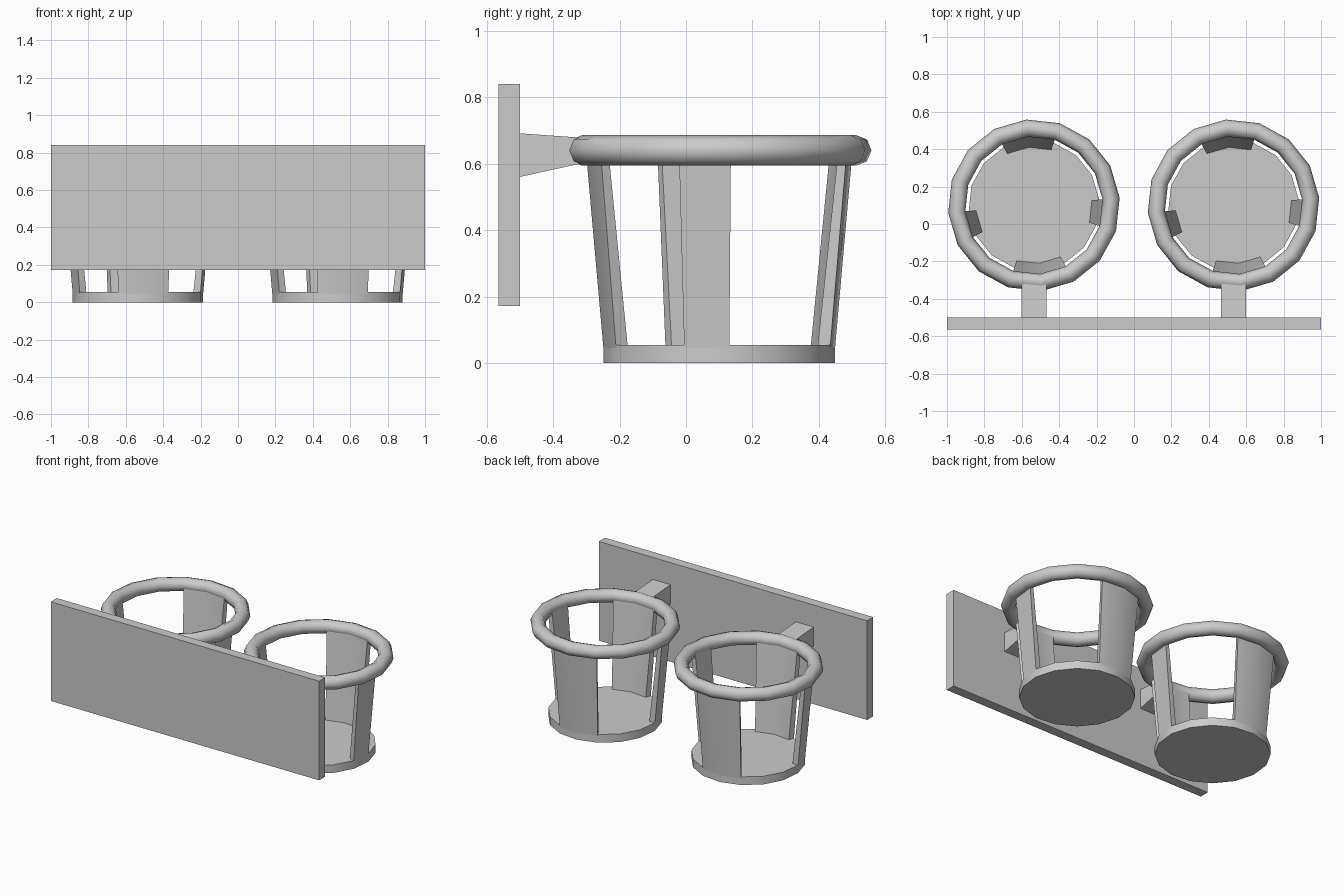
import bpy, bmesh
from math import sin, cos, radians

if "Cube" in bpy.data.objects:
    bpy.data.objects.remove(bpy.data.objects["Cube"])

CY, SEG = 0.10, 16
STEP = 360 / SEG
CUPS = {"left": -0.535, "right": 0.532}


def finish(name, verts, faces):
    mesh = bpy.data.meshes.new(name)
    mesh.from_pydata(verts, [], faces)
    bm = bmesh.new()
    bm.from_mesh(mesh)
    bmesh.ops.recalc_face_normals(bm, faces=bm.faces)
    bm.to_mesh(mesh)
    bm.free()
    ob = bpy.data.objects.new(name, mesh)
    bpy.context.collection.objects.link(ob)
    bpy.context.view_layer.objects.active = ob
    ob.select_set(True)
    bpy.ops.object.shade_smooth_by_angle(angle=radians(46))
    ob.select_set(False)
    return ob


def polar(cx, r, k, z):
    # k counts sixteenths of a turn; all rings share a 5 degree offset
    a = radians(5 + k * STEP)
    return (cx + r * cos(a), CY + r * sin(a), z)


def sweep(name, cx, profile, start, count):
    """Turn a closed (radius, z) profile through count steps."""
    n, closed = len(profile), count == SEG
    rows = count if closed else count + 1
    verts = [polar(cx, r, start + i, z) for i in range(rows) for r, z in profile]
    faces = [(i * n + j, i * n + (j + 1) % n,
              (i + 1) % rows * n + (j + 1) % n, (i + 1) % rows * n + j)
             for i in range(count) for j in range(n)]
    if not closed:
        faces += [tuple(range(n)), tuple(range((rows - 1) * n, rows * n))]
    return finish(name, verts, faces)


def block(name, x0, x1, side):
    """Extrude a (y, z) outline along x."""
    n = len(side)
    verts = [(x, y, z) for x in (x0, x1) for y, z in side]
    faces = [tuple(range(n)), tuple(range(n, 2 * n))]
    faces += [(j, (j + 1) % n, n + (j + 1) % n, n + j) for j in range(n)]
    return finish(name, verts, faces)


# Back plate
block("mounting_plate", -1, 1,
      [(-0.565, 0.172), (-0.50, 0.172), (-0.50, 0.84), (-0.565, 0.84)])

rim_profile = [(0.414 + 0.046 * cos(radians(a)), 0.64 + 0.046 * sin(radians(a)))
               for a in range(0, 360, 45)]
slat_profile = [(0.35, 0.045), (0.402, 0.63), (0.375, 0.63), (0.31, 0.045)]
slats = {"right": (-1, 1), "back": (3, 2), "left": (8, 1), "front": (11, 2)}

for side, cx in CUPS.items():
    # Top ring
    sweep(side + "_cup_rim", cx, rim_profile, 0, SEG)
    # Leaning side slats
    for where, (start, count) in slats.items():
        sweep(f"{side}_cup_{where}_slat", cx, slat_profile, start, count)
    # Floor disc
    ring = [polar(cx, 0.35, k, z) for z in (0, 0.055) for k in range(SEG)]
    walls = [(k, (k + 1) % SEG, SEG + (k + 1) % SEG, SEG + k) for k in range(SEG)]
    finish(side + "_cup_floor", ring,
           walls + [tuple(range(SEG)), tuple(range(SEG, 2 * SEG))])
    # Tapered arm from plate to rim
    block(side + "_arm", cx - 0.066, cx + 0.066,
          [(-0.51, 0.558), (-0.31, 0.602), (-0.31, 0.678), (-0.51, 0.692)])
